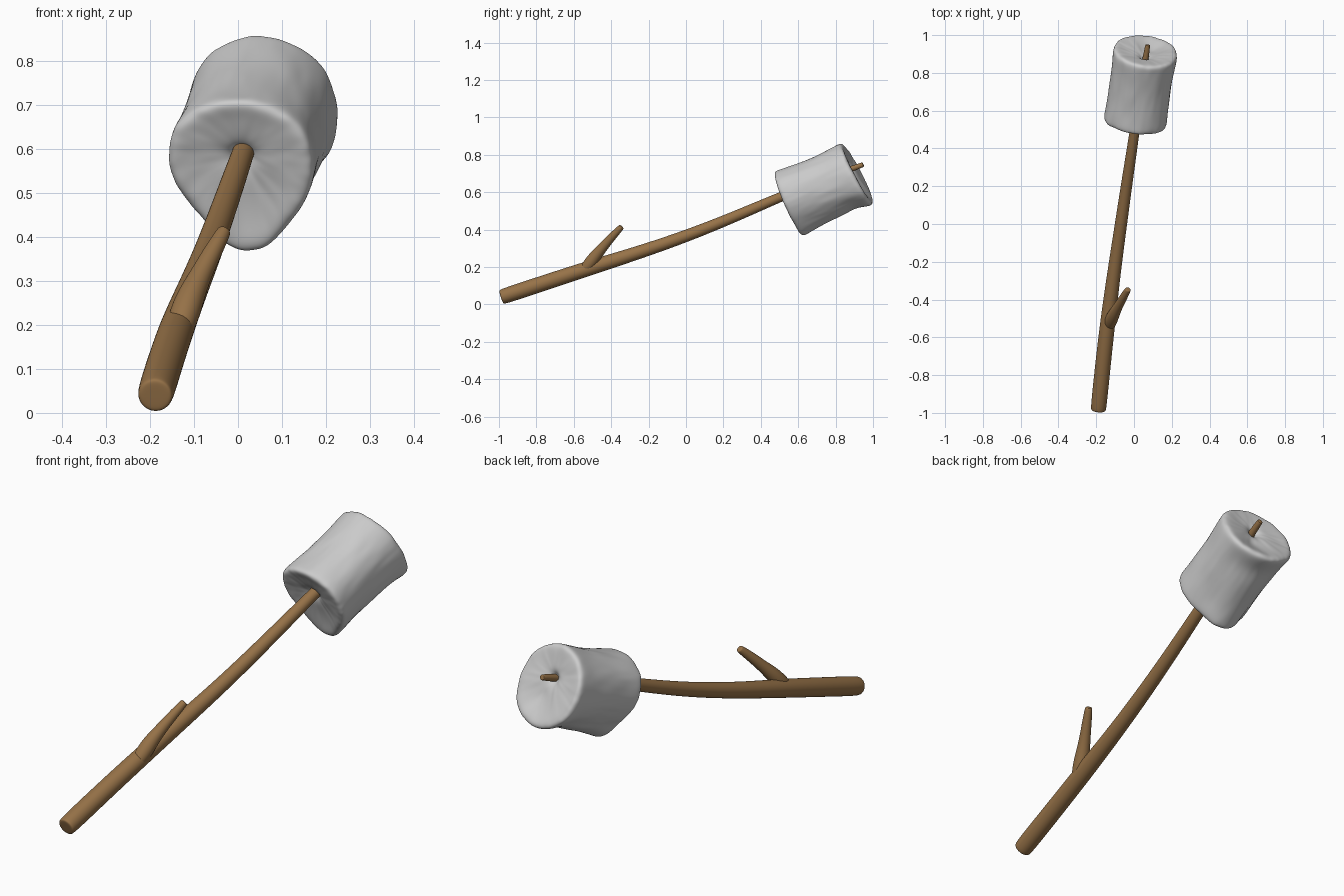
import bpy, bmesh, math
from mathutils import Vector, noise

if "Cube" in bpy.data.objects:
    bpy.data.objects.remove(bpy.data.objects["Cube"])


def skin(name, rings, subdiv=1, mat=None):
    """Join equal-length rings of points into one closed smooth skin."""
    bm = bmesh.new()
    loops = [[bm.verts.new(p) for p in ring] for ring in rings]
    n = len(loops[0])
    for a, b in zip(loops, loops[1:]):
        for i in range(n):
            bm.faces.new((a[i], a[(i + 1) % n], b[(i + 1) % n], b[i]))
    for loop in (loops[0], loops[-1]):
        c = bm.verts.new(sum((v.co for v in loop), Vector()) / n)
        for i in range(n):
            bm.faces.new((loop[i], loop[(i + 1) % n], c))
    bmesh.ops.recalc_face_normals(bm, faces=bm.faces)
    mesh = bpy.data.meshes.new(name)
    bm.to_mesh(mesh)
    bm.free()
    for p in mesh.polygons:
        p.use_smooth = True
    ob = bpy.data.objects.new(name, mesh)
    bpy.context.collection.objects.link(ob)
    sub = ob.modifiers.new("smooth", 'SUBSURF')
    sub.levels = sub.render_levels = subdiv
    if mat:
        mesh.materials.append(mat)
    return ob


def tube_rings(path, n=16):
    """Round rings along a path of (x, y, z, radius), with slightly rounded ends."""
    pts = [Vector(p[:3]) for p in path]
    rad = [p[3] for p in path]
    rings = []
    last = len(pts) - 1
    for i, p in enumerate(pts):
        d = (pts[min(i + 1, last)] - pts[max(i - 1, 0)]).normalized()
        u = d.cross(Vector((0, 0, 1))).normalized()
        v = u.cross(d)
        steps = [(0, 1)]
        if i == 0:
            steps = [(0, .72), (.05, .88), (.25, 1)]
        if i == last:
            steps = [(-.3, 1), (-.05, .85), (0, .6)]
        for off, s in steps:
            c = p + d * off * rad[i]
            rings.append([c + (u * math.cos(t) + v * math.sin(t)) * rad[i] * s
                          for t in (2 * math.pi * k / n for k in range(n))])
    return rings


wood = bpy.data.materials.new("wood")
wood.diffuse_color = (0.31, 0.17, 0.065, 1)
wood.use_nodes = True
wood.node_tree.nodes["Principled BSDF"].inputs["Base Color"].default_value = wood.diffuse_color

# Stick: gently bent, thinning toward the tip
skin("stick", tube_rings([
    (-.189, -.988, .039, .043), (-.165, -.75, .118, .042), (-.137, -.5, .20, .041),
    (-.105, -.25, .278, .036), (-.069, 0, .364, .033), (-.033, .25, .464, .030),
    (.005, .5, .573, .027), (.04, .75, .675, .021), (.073, .948, .748, .014)]), 2, wood)

# Side twig: flares where it leaves the stick
skin("side_twig", tube_rings([
    (-.136, -.545, .182, .030), (-.122, -.51, .224, .036), (-.107, -.477, .268, .032),
    (-.084, -.435, .316, .025), (-.06, -.395, .362, .022), (-.031, -.345, .415, .017)]), 2, wood)

# Marshmallow: frame along the stick, section blends from pinched to round
front, back = Vector((.006, .5445, .537)), Vector((.061, .916, .695))
axis = (back - front).normalized()
side = axis.cross(Vector((0, 0, 1))).normalized()
up = side.cross(axis)
front_r = [.165, .190, .187, .190, .162, .143, .192, .156]
back_r = [.170, .181, .189, .181, .170, .178, .184, .184]
# (position along axis, scale of section)
profile = [(.10, .07), (.07, .13), (.04, .24), (.024, .45), (.01, .7), (0, .86),
           (.008, .95), (.035, 1), (.1, .998), (.22, .98), (.36, .97), (.5, .965),
           (.64, .97), (.78, .98), (.9, .998), (.965, 1), (.992, .95), (1, .87),
           (.99, .7), (.975, .45), (.96, .27), (.94, .15), (.90, .07)]


def radius(table, ang):
    """Smooth periodic interpolation of eight radii."""
    f = ang / (math.pi / 4)
    i = int(f)
    t = f - i
    a, b, c, d = (table[(i + k) % 8] for k in (-1, 0, 1, 2))
    return b + .5 * t * (c - a + t * (2 * a - 5 * b + 4 * c - d + t * (3 * (b - c) + d - a)))


rings = []
for t, s in profile:
    ring = []
    mid = front.lerp(back, t)
    for k in range(64):
        ang = 2 * math.pi * k / 64
        r = radius(front_r, ang) * (1 - t) + radius(back_r, ang) * t
        # waist is narrower above and below, with a sag near the far end
        low = max(0, -math.sin(ang)) ** 3
        r *= s * (1 - .09 * low * math.exp(-((t - .78) / .12) ** 2)
                  - .03 * abs(math.sin(ang)) ** 3 * math.sin(math.pi * t))
        p = mid + up * .045 * (1 - s) + (side * math.cos(ang) + up * math.sin(ang)) * r
        # the far face leans out at the bottom
        p += axis * t ** 3 * (.005 - .016 * s * math.sin(ang))
        # puckers below the stick on both end faces
        pucker = max(0, math.cos(ang - 1.6 * math.pi)) ** 4 * math.exp(-((s - .5) / .25) ** 2)
        if t < .06:
            p += axis * .012 * pucker
        elif t > .9:
            p -= axis * .02 * pucker
        bump = noise.noise(p * 14) * .004 + noise.noise(p * 45) * .003
        p += (p - front.lerp(back, .5)).normalized() * bump
        ring.append(p)
    rings.append(ring)
skin("marshmallow", rings, 2)
